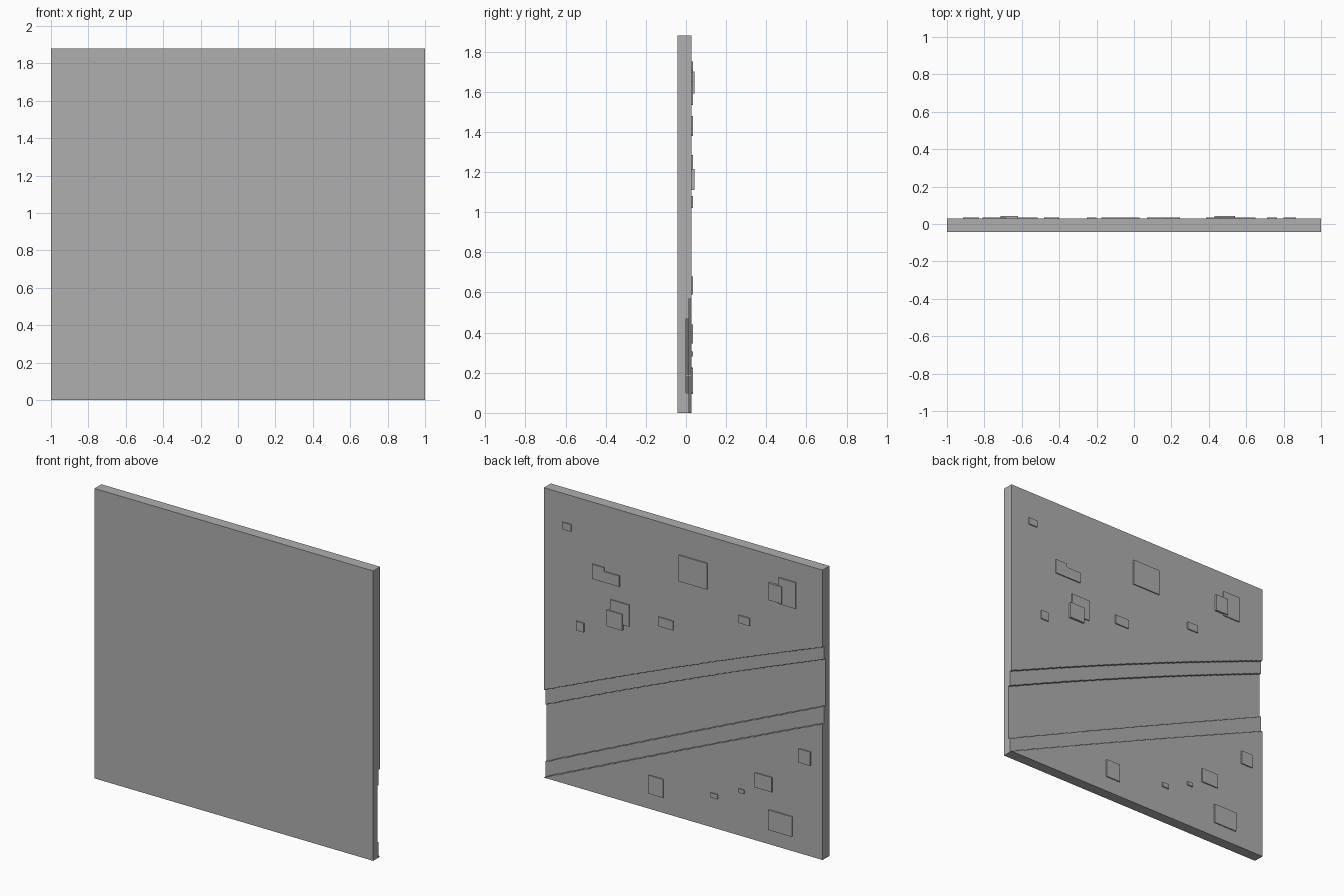
import bpy, bmesh

if "Cube" in bpy.data.objects:
    bpy.data.objects.remove(bpy.data.objects["Cube"])

FRONT, FACE = -0.0425, 0.0285      # slab front and back planes
LOW, HIGH = 0.0357, 0.0425         # patch heights
BANK, BED = 0.014, 0.0             # channel depths
TOP = 1.88
COLS, STEP = 200, 0.005

grey = bpy.data.materials.new("dark_grey")
grey.diffuse_color = (0.43, 0.43, 0.43, 1)
grey.use_nodes = True
grey.node_tree.nodes["Principled BSDF"].inputs["Base Color"].default_value = grey.diffuse_color


def stair(z_left, z_right, bow):
    """Stepped line across the slab from x=-1 to x=1."""
    pts = []
    for i in range(COLS):
        t = (i + 0.5) / COLS
        z = z_left + (z_right - z_left) * t + bow * 4 * t * (1 - t)
        z = max(0.001, round(z / STEP) * STEP)
        for x in (-1 + 2 * i / COLS, -1 + 2 * (i + 1) / COLS):
            if not pts or (x, z) != pts[-1]:
                pts.append((x, z))
    return pts


def finish(bm, name):
    bmesh.ops.remove_doubles(bm, verts=bm.verts, dist=1e-5)
    bmesh.ops.recalc_face_normals(bm, faces=bm.faces)
    me = bpy.data.meshes.new(name)
    bm.to_mesh(me)
    bm.free()
    me.materials.append(grey)
    ob = bpy.data.objects.new(name, me)
    bpy.context.collection.objects.link(ob)
    return ob


# Slab with the two-level stepped channel across its back
lines = [
    [(-1, 0), (1, 0)],
    stair(0.882, 0.0, 0.005),
    stair(0.99, 0.096, 0.005),
    stair(1.296, 0.468, 0.015),
    stair(1.38, 0.568, 0.015),
    [(-1, TOP), (1, TOP)],
]
depths = [FACE, BANK, BED, BANK, FACE]

bm = bmesh.new()


def face(coords):
    bm.faces.new([bm.verts.new(c) for c in coords])


for i, y in enumerate(depths):
    face([(x, y, z) for x, z in lines[i]] +
         [(x, y, z) for x, z in reversed(lines[i + 1])])
for i in range(1, 5):                                   # channel walls
    a, b = depths[i - 1], depths[i]
    for (x0, z0), (x1, z1) in zip(lines[i], lines[i][1:]):
        face([(x0, a, z0), (x1, a, z1), (x1, b, z1), (x0, b, z0)])
for x, end in ((-1, 0), (1, -1)):                       # stepped side profiles
    prof = [(x, FRONT, TOP), (x, FRONT, 0)]
    for i, y in enumerate(depths):
        prof += [(x, y, lines[i][end][1]), (x, y, lines[i + 1][end][1])]
    face(prof)
for z in (0, TOP):                                      # top and bottom
    face([(-1, FRONT, z), (1, FRONT, z), (1, FACE, z), (-1, FACE, z)])
face([(-1, FRONT, 0), (1, FRONT, 0), (1, FRONT, TOP), (-1, FRONT, TOP)])
finish(bm, "slab_with_channel")


# Raised patches on the back face: outline points and height
def patch(name, outline, y):
    b = bmesh.new()
    base = [b.verts.new((x, FACE, z)) for x, z in outline]
    top = [b.verts.new((x, y, z)) for x, z in outline]
    b.faces.new(top)
    n = len(outline)
    for i in range(n):
        j = (i + 1) % n
        b.faces.new((base[i], base[j], top[j], top[i]))
    ob = finish(b, name)
    # open shells: make sure the cap faces backwards
    if max(ob.data.polygons, key=lambda p: p.area).normal.y < 0:
        ob.data.flip_normals()


rects = [  # x0, x1, z0, z1, height
    (0.80, 0.865, 1.65, 1.695, LOW),
    (-0.175, 0.03, 1.535, 1.705, LOW),
    (-0.81, -0.685, 1.58, 1.75, LOW),
    (-0.715, -0.62, 1.59, 1.70, HIGH),
    (0.385, 0.52, 1.145, 1.285, LOW),
    (0.43, 0.54, 1.11, 1.215, HIGH),
    (0.71, 0.765, 1.02, 1.08, LOW),
    (0.07, 0.175, 1.205, 1.265, LOW),
    (-0.48, -0.40, 1.38, 1.43, LOW),
    (-0.915, -0.83, 0.59, 0.68, LOW),
    (0.14, 0.245, 0.10, 0.22, LOW),
    (-0.25, -0.20, 0.195, 0.225, LOW),
    (-0.44, -0.40, 0.28, 0.305, LOW),
    (-0.64, -0.515, 0.345, 0.44, LOW),
    (-0.785, -0.615, 0.095, 0.225, LOW),
]
for k, (x0, x1, z0, z1, h) in enumerate(rects):
    patch(f"patch_{k + 1}", [(x0, z0), (x1, z0), (x1, z1), (x0, z1)], h)
patch("patch_stepped", [(0.455, 1.385), (0.65, 1.385), (0.65, 1.48),
                        (0.565, 1.48), (0.565, 1.455), (0.455, 1.455)], LOW)
